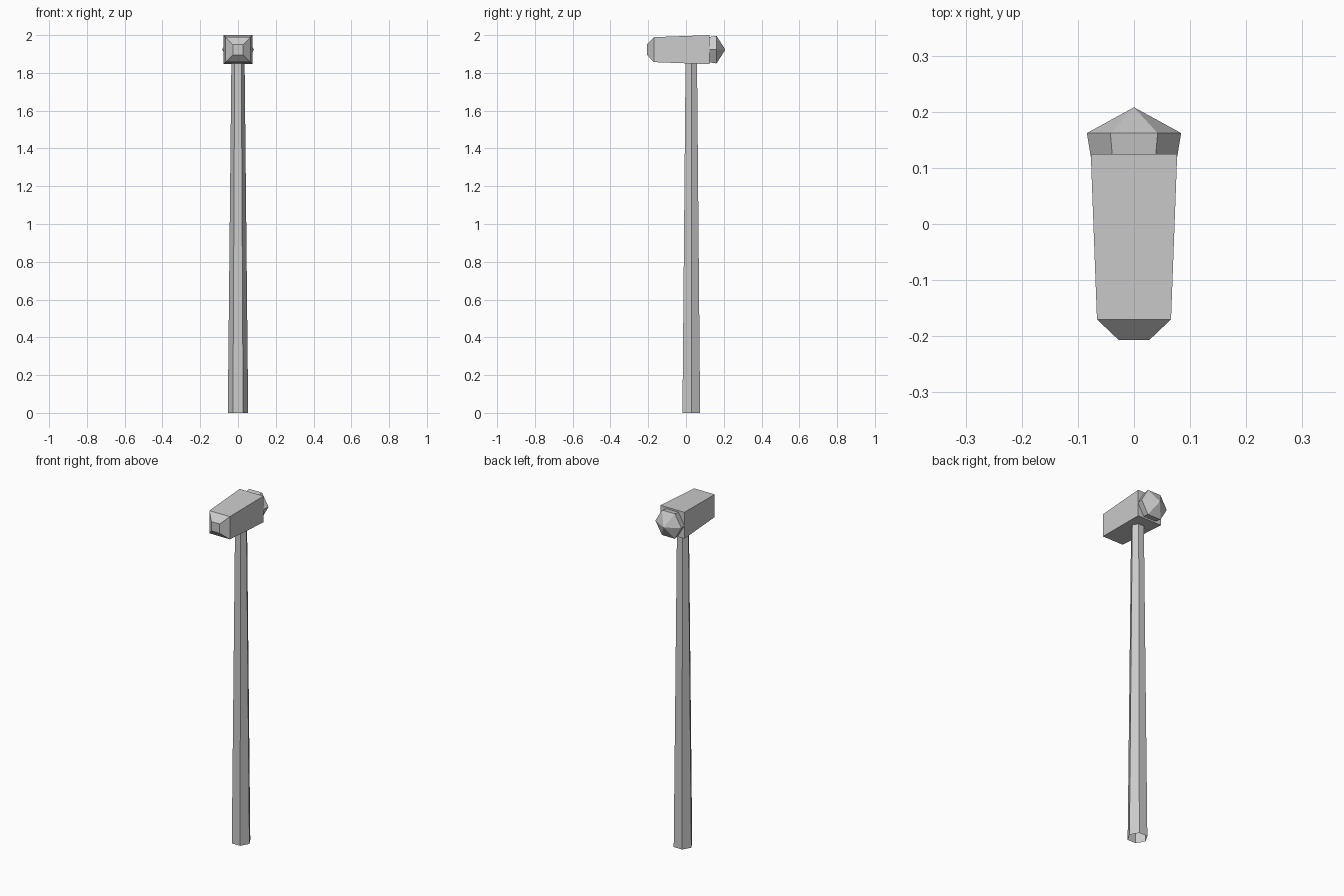
import bpy, bmesh
from math import cos, sin, pi

if "Cube" in bpy.data.objects:
    bpy.data.objects.remove(bpy.data.objects["Cube"])

HEAD_Z = 1.923  # height of the head's long axis


def loft(name, rings, cap_start=False, cap_end=False):
    """Skin flat quads between rings; a one-point ring makes a tip."""
    bm = bmesh.new()
    loops = [[bm.verts.new(p) for p in ring] for ring in rings]
    for a, b in zip(loops, loops[1:]):
        n = len(a)
        for i in range(n):
            j = (i + 1) % n
            if len(b) == 1:
                bm.faces.new((a[i], a[j], b[0]))
            else:
                bm.faces.new((a[i], a[j], b[j], b[i]))
    if cap_start:
        bm.faces.new(loops[0][::-1])
    if cap_end:
        bm.faces.new(loops[-1])
    bmesh.ops.recalc_face_normals(bm, faces=bm.faces)
    mesh = bpy.data.meshes.new(name)
    bm.to_mesh(mesh)
    bm.free()
    obj = bpy.data.objects.new(name, mesh)
    bpy.context.collection.objects.link(obj)
    return obj


def hexagon(r):
    return [(r * cos(i * pi / 3), r * sin(i * pi / 3)) for i in range(6)]


def square(h):
    return [(-h, -h), (h, -h), (h, h), (-h, h)]


def along_y(shape, y):
    return [(u, y, HEAD_Z + v) for u, v in shape]


# Tapered six-sided handle, open at the base
loft("handle", [[(u, 0.028 + v, z) for u, v in hexagon(r)]
                for r, z in ((0.054, 0), (0.035, 1.86))])

# Hammer block, widening to the back, with a bevelled striking face
loft("hammer_head", [along_y(square(h), y) for h, y in
                     ((0.027, -0.207), (0.066, -0.17), (0.077, 0.125))],
     cap_start=True, cap_end=True)

# Six-sided collar ending in a pointed tip
loft("pointed_back", [along_y(hexagon(0.077), 0.12),
                      along_y(hexagon(0.084), 0.162),
                      along_y([(0, 0)], 0.208)], cap_start=True)
